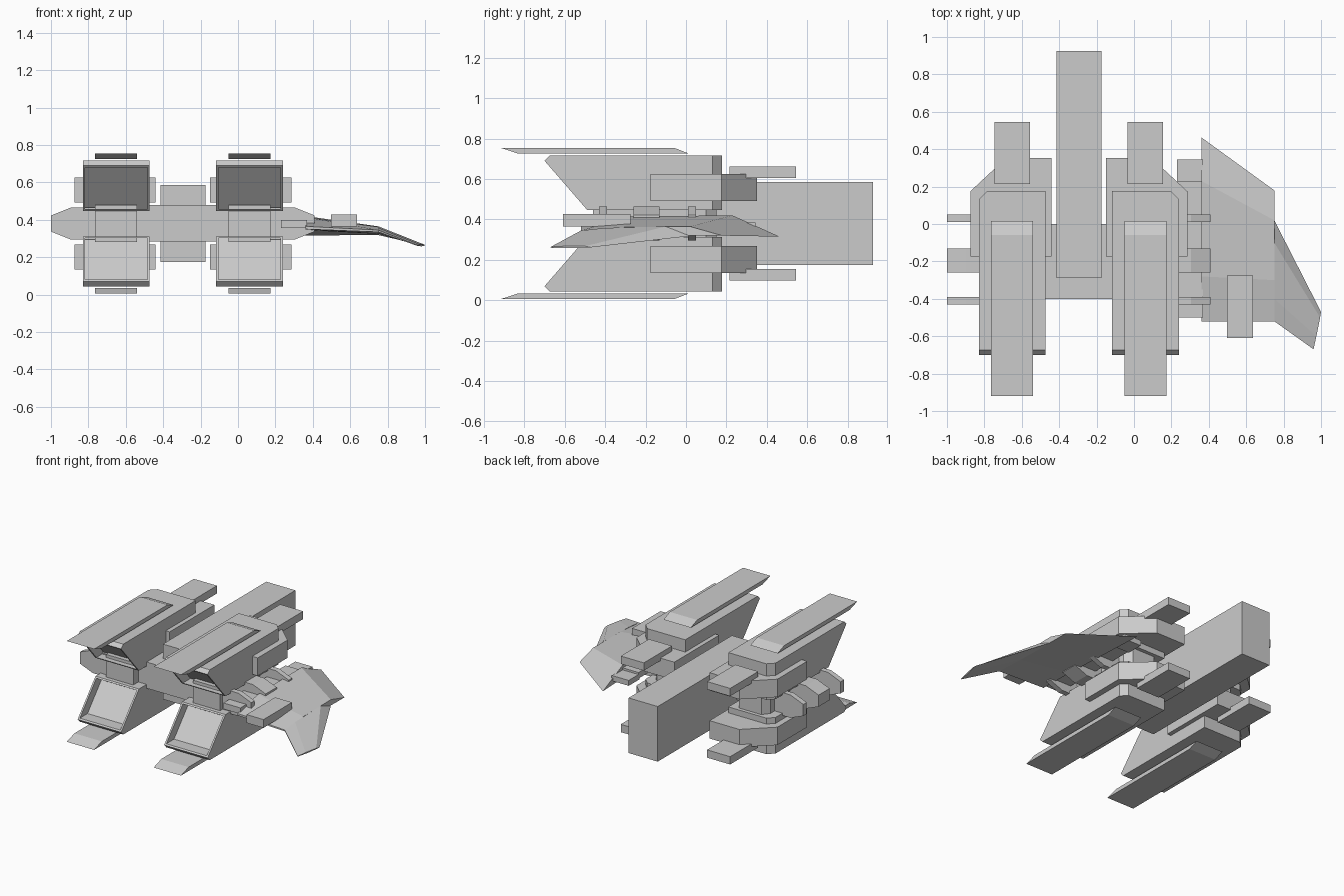
import bpy, bmesh
from mathutils import Vector

if "Cube" in bpy.data.objects:
    bpy.data.objects.remove(bpy.data.objects["Cube"])

CX, CZ = -0.295, 0.38   # mirror planes of the hull


def finish(name, bm):
    bmesh.ops.recalc_face_normals(bm, faces=bm.faces[:])
    me = bpy.data.meshes.new(name)
    bm.to_mesh(me)
    bm.free()
    ob = bpy.data.objects.new(name, me)
    bpy.context.collection.objects.link(ob)
    return ob


def loft(sections):
    """Closed solid through matching loops of points."""
    bm = bmesh.new()
    rings = [[bm.verts.new(p) for p in s] for s in sections]
    n = len(rings[0])
    for a, b in zip(rings, rings[1:]):
        for i in range(n):
            j = (i + 1) % n
            bm.faces.new((a[i], a[j], b[j], b[i]))
    bm.faces.new(rings[0])
    bm.faces.new(rings[-1])
    bmesh.ops.recalc_face_normals(bm, faces=bm.faces[:])
    return bm


def prism(profile, axis, lo, hi):
    """Extrude a 2D profile along axis 0, 1 or 2."""
    def place(p, t):
        c = list(p)
        c.insert(axis, t)
        return c
    return loft([[place(p, t) for p in profile] for t in (lo, hi)])


def box(x0, x1, y0, y1, z0, z1):
    return prism([(x0, y0), (x1, y0), (x1, y1), (x0, y1)], 2, z0, z1)


def place(name, bm, sx, sz):
    """Hull parts are modelled relative to the mirror planes, then flipped."""
    for v in bm.verts:
        v.co = Vector((CX + sx * v.co.x, v.co.y, CZ + sz * v.co.z))
    finish(name, bm)


def nozzle():
    # Slanted shell with chamfered outer rear corner and hollow mouth
    bm = prism([(-0.49, 0.068), (-0.70, 0.31), (-0.675, 0.336),
                (0.177, 0.336), (0.177, 0.068)], 0, 0.177, 0.535)
    corner = [e for e in bm.edges
              if all(v.co.x > 0.53 and v.co.y > 0.17 for v in e.verts)]
    bmesh.ops.bevel(bm, geom=corner, offset=0.045, segments=1, affect='EDGES')
    mouth = [f for f in bm.faces
             if -0.62 < f.calc_center_median().y < -0.57 and abs(f.normal.x) < 0.1]
    bmesh.ops.inset_region(bm, faces=mouth, thickness=0.018)
    bmesh.ops.inset_region(bm, faces=mouth, thickness=0.0001)
    bmesh.ops.translate(bm, vec=(0, 0.09, 0),
                        verts=list({v for f in mouth for v in f.verts}))
    return bm


# Central spine and cross slab
finish("spine", box(-0.415, -0.175, -0.29, 0.925, 0.175, 0.585))
finish("cross_slab", box(-0.54, -0.05, -0.40, 0.0, 0.283, 0.478))

for sx, side in ((-1, "left"), (1, "right")):
    # Engine core and side ribs
    place(f"core_{side}", prism([(0.245, -0.46), (0.47, -0.46), (0.47, 0.10),
                                 (0.43, 0.15), (0.245, 0.15)], 2, -0.1, 0.1), sx, 1)
    for i, (y0, y1) in enumerate(((-0.43, -0.39), (-0.26, -0.13), (0.01, 0.05))):
        rib = prism([(0.40, -0.085), (0.60, -0.085), (0.705, -0.043),
                     (0.705, 0.043), (0.60, 0.085), (0.40, 0.085)], 1, y0, y1)
        place(f"rib_{side}_{i + 1}", rib, sx, 1)
    for sz, level in ((-1, "lower"), (1, "upper")):
        tag = f"{level}_{side}"
        place(f"nozzle_{tag}", nozzle(), sx, sz)
        # Band wrapped around the rear of the nozzle
        place(f"band_{tag}", prism([(0.145, -0.175), (0.58, -0.175), (0.58, 0.175),
                                    (0.39, 0.352), (0.145, 0.352)],
                                   2, 0.112, 0.245), sx, sz)
        place(f"rear_block_{tag}", box(0.26, 0.45, 0.215, 0.545, 0.225, 0.283), sx, sz)
        # Long outer plate with slanted ends
        place(f"plate_{tag}", prism([(-0.92, 0.375), (-0.06, 0.375), (0.015, 0.346),
                                     (-0.83, 0.346)], 0, 0.245, 0.47), sx, sz)

# Wing root on the right side only
finish("wing_root", box(0.23, 0.37, -0.50, 0.23, 0.355, 0.40))
finish("wing_root_rear", box(0.23, 0.37, 0.22, 0.345, 0.345, 0.385))

# Wing panel: root and outer sections as (y, z) loops
root = [(0.463, 0.315), (0.23, 0.42), (-0.28, 0.415), (-0.52, 0.365), (-0.52, 0.35), (-0.25, 0.345)]
outer = [(0.18, 0.32), (0.02, 0.365), (-0.30, 0.362), (-0.52, 0.345), (-0.52, 0.335), (-0.30, 0.325)]
finish("wing", loft([[(0.36, *p) for p in root], [(0.75, *p) for p in outer]]))

# Drooping wing tip
base = [(0.75, 0.02, 0.318), (0.75, -0.10, 0.365), (0.75, -0.40, 0.358),
        (0.75, -0.52, 0.345), (0.75, -0.52, 0.335), (0.75, -0.30, 0.325)]
tip = [(1.0, -0.47, 0.262), (0.995, -0.50, 0.268), (0.975, -0.60, 0.268),
       (0.96, -0.67, 0.264), (0.96, -0.67, 0.260), (0.98, -0.57, 0.258)]
finish("wing_tip", loft([base, tip]))

# Pod on top of the wing
finish("wing_pod", box(0.497, 0.637, -0.61, -0.275, 0.365, 0.427))
